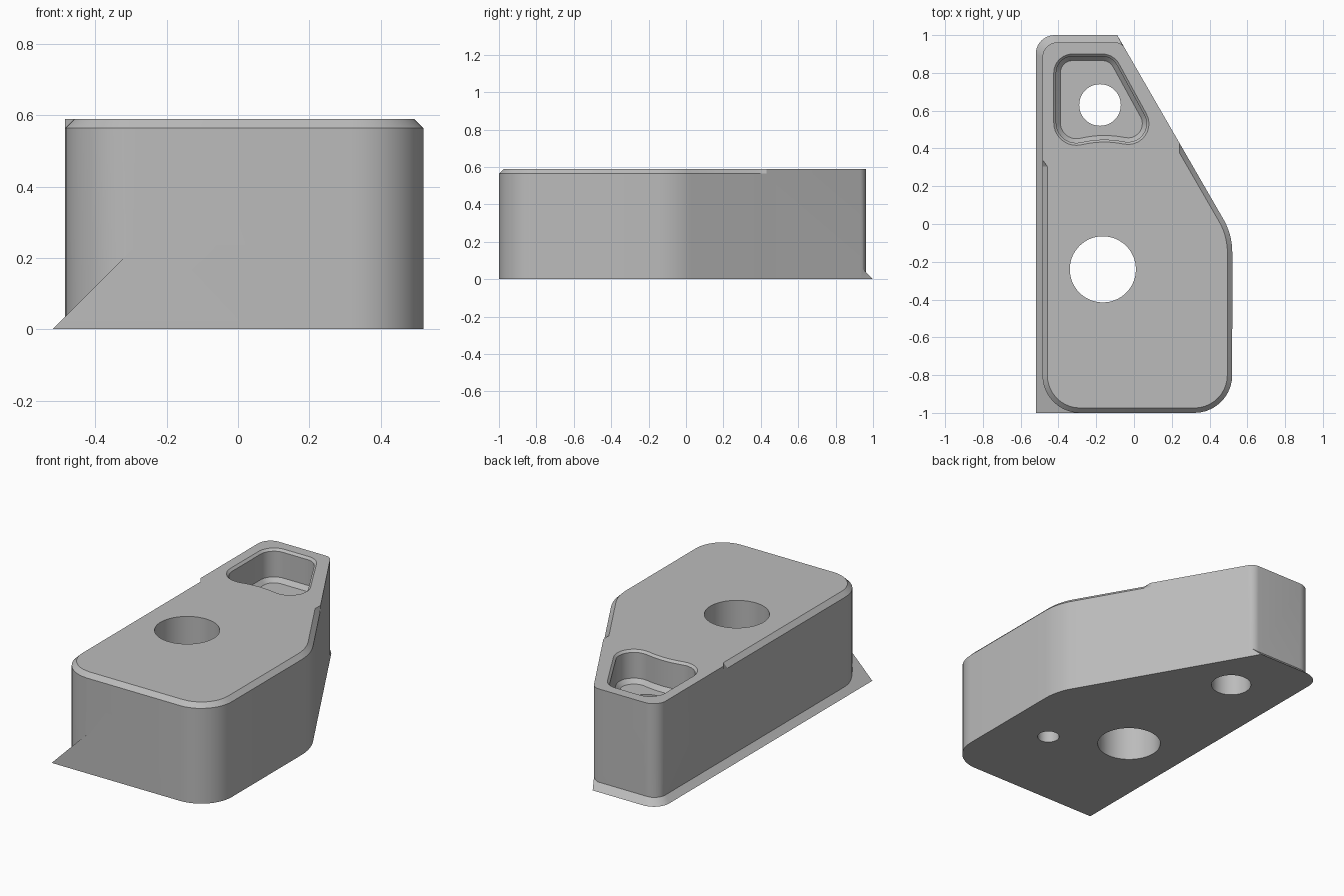
import bpy, bmesh, math
from mathutils import Vector

cube = bpy.data.objects.get("Cube")
if cube:
    bpy.data.objects.remove(cube, do_unlink=True)

HEIGHT = 0.59
CHAMFER = 0.026

grey = bpy.data.materials.new("mid_grey")
grey.use_nodes = True
colour = (0.5, 0.5, 0.5, 1)
grey.diffuse_color = colour
grey.node_tree.nodes["Principled BSDF"].inputs["Base Color"].default_value = colour


def rounded(corners, insets, z, steps=10):
    """Counter-clockwise ring of (x, y, radius) corners, each inset and rounded."""
    ring = []
    count = len(corners)
    for i, (x, y, r) in enumerate(corners):
        p = Vector((x, y))
        d1 = (p - Vector(corners[i - 1][:2])).normalized()
        d2 = (Vector(corners[(i + 1) % count][:2]) - p).normalized()
        inset = insets[i]
        turn = math.atan2(d1.cross(d2), d1.dot(d2))
        n1, n2 = Vector((-d1.y, d1.x)), Vector((-d2.y, d2.x))
        mitre = (n1 + n2) / (1 + n1.dot(n2))
        p = p + mitre * inset
        if r == 0:
            ring.append((p.x, p.y, z))
            continue
        side = 1 if turn > 0 else -1
        radius = max(r - side * inset, 0.005)
        centre = p + mitre * radius * side
        start = math.atan2(-n1.y * side, -n1.x * side)
        for k in range(steps + 1):
            a = start + turn * k / steps
            ring.append((centre.x + radius * math.cos(a),
                         centre.y + radius * math.sin(a), z))
    return ring


def loft(name, rings):
    bm = bmesh.new()
    loops = [[bm.verts.new(v) for v in ring] for ring in rings]
    for low, high in zip(loops, loops[1:]):
        for i in range(len(low)):
            j = (i + 1) % len(low)
            bm.faces.new((low[i], low[j], high[j], high[i]))
    bm.faces.new(loops[0][::-1])
    bm.faces.new(loops[-1])
    bmesh.ops.recalc_face_normals(bm, faces=bm.faces)
    mesh = bpy.data.meshes.new(name)
    bm.to_mesh(mesh)
    bm.free()
    obj = bpy.data.objects.new(name, mesh)
    bpy.context.collection.objects.link(obj)
    mesh.materials.append(grey)
    return obj


def cylinder(name, x, y, radius, bottom, top):
    circle = [(x + radius * math.cos(math.tau * k / 64),
               y + radius * math.sin(math.tau * k / 64)) for k in range(64)]
    return loft(name, [[(u, v, z) for u, v in circle] for z in (bottom, top)])


def combine(target, other, operation):
    mod = target.modifiers.new(operation, 'BOOLEAN')
    mod.operation = operation
    mod.solver = 'EXACT'
    mod.object = other
    with bpy.context.temp_override(object=target, active_object=target):
        bpy.ops.object.modifier_apply(modifier=mod.name)
    bpy.data.objects.remove(other, do_unlink=True)


def slant(y):
    return 0.488 - 0.577 * y


# Main block: the top edge is chamfered on the front portion only
outline = [(-0.485, -1, 0.2), (0.52, -1, 0.2), (slant(-0.056), -0.056, 0.35),
           (slant(0.39), 0.39, 0), (slant(0.43), 0.43, 0),
           (slant(0.962), 0.962, 0.06), (-0.485, 0.962, 0.08),
           (-0.485, 0.34, 0), (-0.485, 0.305, 0)]
flat = [0] * len(outline)
top = [CHAMFER] * 4 + [0] * 4 + [CHAMFER]
block = loft("mounting_block", [rounded(outline, flat, 0),
                                rounded(outline, flat, HEIGHT - CHAMFER),
                                rounded(outline, top, HEIGHT)])

# Sloping foot along the left and back edges
rise = 0.22
right = slant(1 - rise)
foot_low = [(-0.52, -1, 0), (right, -1, 0), (right, 1 - rise, 0),
            (slant(1), 1, 0), (-0.52, 1, 0.1)]
foot_high = [(-0.52 + rise, -1, 0), (right, -1, 0), (right, 1 - rise, 0),
             (right - 0.01, 1 - rise, 0), (-0.52 + rise, 1 - rise, 0.005)]
foot = loft("foot", [rounded(foot_low, [0] * 5, 0),
                     rounded(foot_high, [0] * 5, rise)])
combine(block, foot, 'UNION')

# Pocket with a chamfered rim and a chamfered floor edge
pocket = [(-0.425, 0.39, 0.12), (-0.165, 0.442, 0.5), (0.175, 0.385, 0.11),
          (-0.108, 0.9, 0.1), (-0.425, 0.9, 0.1)]
floor = 0.4
levels = [(0.035, floor), (0.013, floor + 0.025), (0.013, HEIGHT - 0.013),
          (0, HEIGHT), (0, HEIGHT + 0.1)]
combine(block, loft("pocket_cutter", [rounded(pocket, [d] * 5, z) for d, z in levels]),
        'DIFFERENCE')

# Holes: two through, one blind from below
for name, x, y, radius, high in (("main_hole", -0.165, -0.24, 0.175, 1),
                                 ("pocket_hole", -0.18, 0.63, 0.11, 0.5),
                                 ("pin_hole", 0.23, -0.47, 0.06, 0.3)):
    combine(block, cylinder(name, x, y, radius, -0.1, high), 'DIFFERENCE')

# Smooth rounds, keep sharp edges
bpy.ops.object.select_all(action='DESELECT')
block.select_set(True)
bpy.context.view_layer.objects.active = block
bpy.ops.object.shade_smooth_by_angle(angle=math.radians(25))
